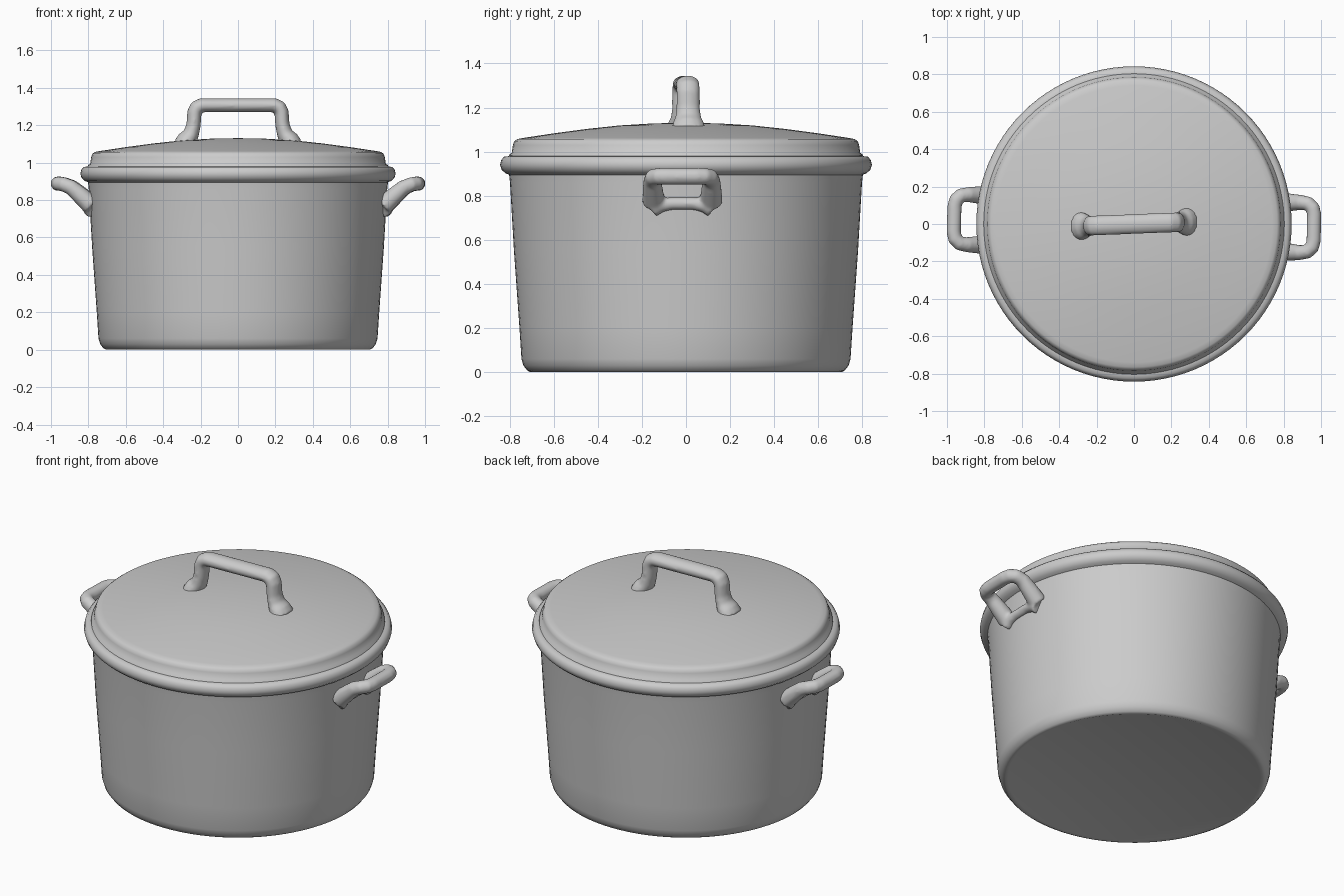
import bpy
import bmesh
from math import radians
from mathutils import Matrix, Vector

if "Cube" in bpy.data.objects:
    bpy.data.objects.remove(bpy.data.objects["Cube"], do_unlink=True)

# One plain grey for the whole pot
grey = bpy.data.materials.new("plain_grey")
grey.use_nodes = True
COLOUR = (0.6, 0.6, 0.6, 1)
grey.diffuse_color = COLOUR
bsdf = next(n for n in grey.node_tree.nodes if n.type == "BSDF_PRINCIPLED")
bsdf.inputs["Base Color"].default_value = COLOUR


def activate(obj):
    bpy.ops.object.select_all(action="DESELECT")
    obj.select_set(True)
    bpy.context.view_layer.objects.active = obj


def lathe(name, profile):
    """Spin an (r, z) profile, starting and ending on the axis, about z."""
    bm = bmesh.new()
    verts = [bm.verts.new((r, 0, z)) for r, z in profile]
    edges = [bm.edges.new(pair) for pair in zip(verts, verts[1:])]
    bmesh.ops.spin(bm, geom=verts + edges, cent=(0, 0, 0), axis=(0, 0, 1),
                   angle=radians(360), steps=96, use_duplicate=False)
    bmesh.ops.remove_doubles(bm, verts=bm.verts, dist=0.0005)
    bmesh.ops.recalc_face_normals(bm, faces=bm.faces)
    mesh = bpy.data.meshes.new(name)
    bm.to_mesh(mesh)
    bm.free()
    mesh.materials.append(grey)
    obj = bpy.data.objects.new(name, mesh)
    bpy.context.collection.objects.link(obj)
    activate(obj)
    bpy.ops.object.shade_smooth_by_angle(angle=radians(50))
    return obj


def tubes(name, paths, depth, stretch, turn):
    """Fuse tubes, each a list of (x, y, z, radius factor), into one soft part."""
    curve = bpy.data.curves.new(name, "CURVE")
    curve.dimensions = "3D"
    curve.bevel_depth = depth
    curve.bevel_resolution = 5
    curve.use_fill_caps = True
    for path in paths:
        spline = curve.splines.new("POLY")
        spline.points.add(len(path) - 1)
        for point, (x, y, z, factor) in zip(spline.points, path):
            point.co = (x, y, z, 1)
            point.radius = factor
    obj = bpy.data.objects.new(name, curve)
    bpy.context.collection.objects.link(obj)
    activate(obj)
    bpy.ops.object.convert(target="MESH")
    obj = bpy.context.view_layer.objects.active
    obj.name = name
    obj.data.transform(Matrix.Rotation(radians(turn), 4, "Z")
                       @ Matrix.Diagonal(Vector((1, stretch, 1, 1))))
    obj.data.materials.clear()
    obj.data.materials.append(grey)
    remesh = obj.modifiers.new("fuse", "REMESH")
    remesh.mode = "VOXEL"
    remesh.voxel_size = 0.009
    remesh.use_smooth_shade = True
    soften = obj.modifiers.new("soften", "SMOOTH")
    soften.iterations = 6
    return obj


def mirrored(half, axis):
    """Complete a path by mirroring it across the given axis (0 = x, 1 = y)."""
    other = [tuple(-c if i == axis else c for i, c in enumerate(p)) for p in half]
    return half + other[::-1]


# Hollow pot with a rounded base, flared wall and rolled rim
lathe("pot_body", [
    (0, 0.005), (0.69, 0.005), (0.705, 0), (0.72, 0.008), (0.737, 0.03),
    (0.746, 0.06), (0.755, 0.2), (0.78, 0.55), (0.798, 0.86), (0.802, 0.895),
    (0.82, 0.903), (0.836, 0.918), (0.843, 0.94), (0.838, 0.962),
    (0.825, 0.977), (0.80, 0.98), (0.76, 0.975), (0.75, 0.9),
    (0.70, 0.07), (0, 0.06)])

# Shallow domed lid with a stepped edge
lathe("lid", [
    (0, 0.96), (0.79, 0.96), (0.805, 0.972), (0.803, 0.985), (0.79, 0.995),
    (0.785, 1.03), (0.778, 1.048), (0.765, 1.057), (0.74, 1.062),
    (0.6, 1.083), (0.45, 1.103), (0.3, 1.119), (0.15, 1.128), (0, 1.131)])

# Flat bar grip with flared feet on the lid
grip = mirrored([(-0.29, 0, 1.09, 1.5), (-0.272, 0, 1.125, 1.35),
                 (-0.25, 0, 1.155, 1.1), (-0.238, 0, 1.2, 1),
                 (-0.233, 0, 1.27, 1), (-0.222, 0, 1.295, 1),
                 (-0.195, 0, 1.307, 1)], 0)
tubes("lid_handle", [grip], 0.039, 1.38, 2.3)

# Loop handles: an outer bar, two legs down to the wall and a ridge between
loop = mirrored([(0.78, 0.13, 0.77, 1.35), (0.84, 0.133, 0.825, 1.2),
                 (0.89, 0.134, 0.868, 1.05), (0.93, 0.128, 0.884, 1),
                 (0.954, 0.105, 0.888, 1), (0.962, 0.07, 0.888, 1)], 1)
ridge = mirrored([(0.785, 0.135, 0.735, 0.9), (0.79, 0.1, 0.757, 0.85),
                  (0.79, 0.05, 0.765, 0.75)], 1)
for side, turn in (("left", -1.2), ("right", 178.5)):
    tubes(side + "_handle", [loop, ridge], 0.039, 1, turn)
